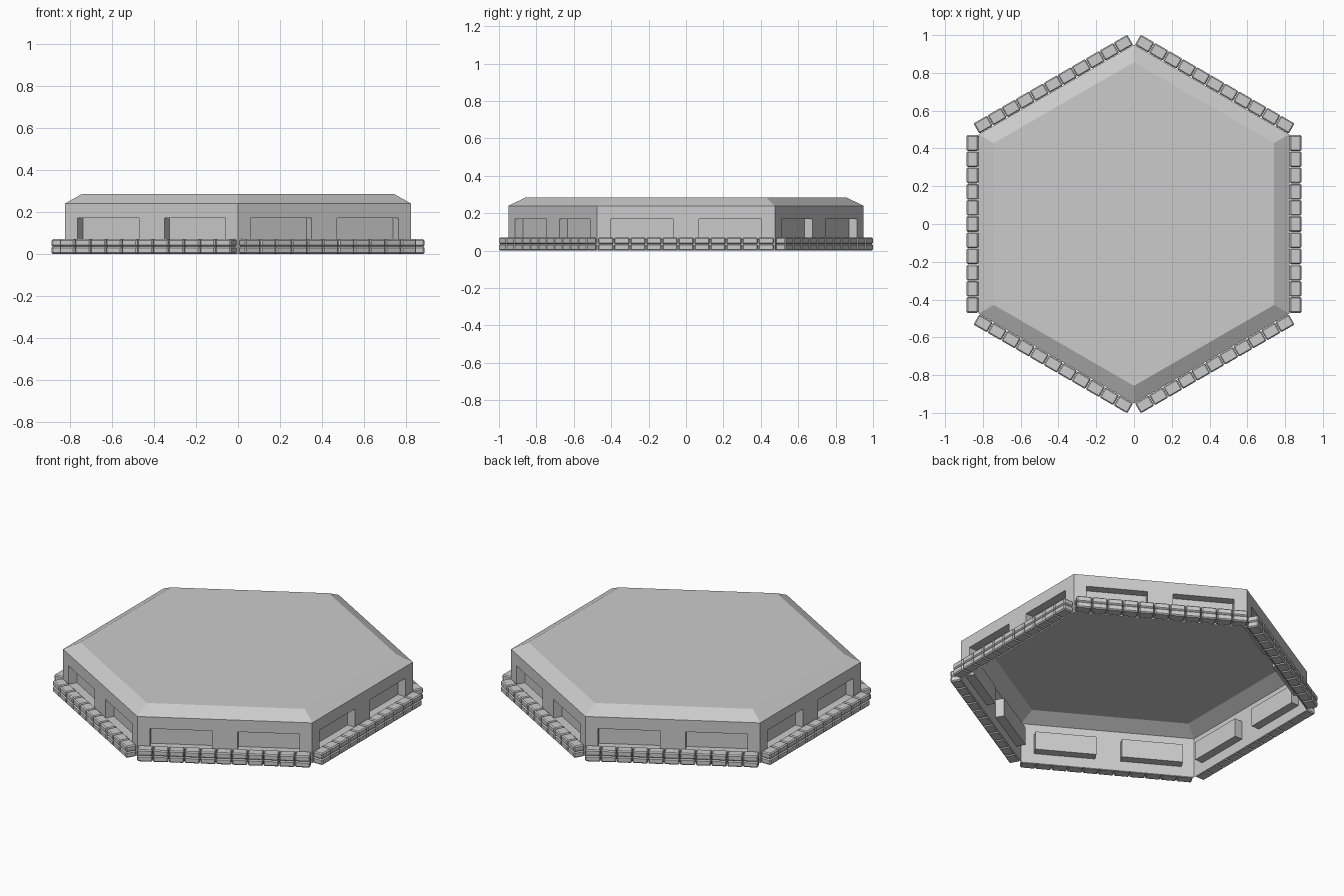
import bpy, bmesh, math
from mathutils import Matrix, Vector

if "Cube" in bpy.data.objects:
    bpy.data.objects.remove(bpy.data.objects["Cube"])

A = 0.822                      # wall apothem
HALF = A * math.tan(math.pi / 6)
A_TOP = 0.742                  # roof plate apothem
HALF_TOP = A_TOP * math.tan(math.pi / 6)
Z_WALL, Z_TOP, DEPTH = 0.24, 0.285, 0.05


def finish(bm, name):
    me = bpy.data.meshes.new(name)
    bm.to_mesh(me)
    bm.free()
    ob = bpy.data.objects.new(name, me)
    bpy.context.collection.objects.link(ob)
    return ob


# Hollow shell: six walls with recessed windows, sloped eaves, flat roof
bm = bmesh.new()
S = [-HALF, -0.405, -0.07, 0.07, 0.405, HALF]
Z = [0, 0.06, 0.17, Z_WALL]
roof = []
for k in range(6):
    rot = Matrix.Rotation(k * math.pi / 3, 4, 'Z')

    def quad(*pts):
        return bm.faces.new([bm.verts.new(rot @ Vector(p)) for p in pts])

    for i in range(5):
        for j in range(3):
            a, b, c, d = S[i], S[i + 1], Z[j], Z[j + 1]
            o = [(A, a, c), (A, b, c), (A, b, d), (A, a, d)]
            if j == 1 and i in (1, 3):
                # window recess
                n = [(x - DEPTH, y, z) for x, y, z in o]
                quad(*n)
                for e in range(4):
                    f = (e + 1) % 4
                    quad(o[e], o[f], n[f], n[e])
            else:
                quad(*o)
    # eave, split to match the wall columns
    for i in range(5):
        t = HALF_TOP / HALF
        quad((A, S[i], Z_WALL), (A, S[i + 1], Z_WALL),
             (A_TOP, S[i + 1] * t, Z_TOP), (A_TOP, S[i] * t, Z_TOP))
        roof.append(bm.verts.new(rot @ Vector((A_TOP, S[i] * t, Z_TOP))))
bm.faces.new(roof)
bmesh.ops.remove_doubles(bm, verts=bm.verts, dist=1e-4)
# merge the flat wall and eave pieces
bmesh.ops.dissolve_limit(bm, angle_limit=0.01, verts=bm.verts, edges=bm.edges)
finish(bm, "bunker_shell")

# Sandbag rows: two courses of eleven bags along every wall
N, PITCH = 11, 0.0857
for k in range(6):
    bm = bmesh.new()
    rot = Matrix.Rotation(k * math.pi / 3, 4, 'Z')
    for row in range(2):
        for i in range(N):
            pos = Vector((0.855, (i - (N - 1) / 2) * PITCH, 0.018 + row * 0.035))
            m = rot @ Matrix.Translation(pos) @ Matrix.Diagonal((0.062, 0.083, 0.035, 1))
            bmesh.ops.create_cube(bm, size=1, matrix=m)
    bmesh.ops.bevel(bm, geom=bm.edges[:], offset=0.006, segments=1,
                    affect='EDGES', profile=0.5)
    finish(bm, f"sandbag_row_{k + 1}")
